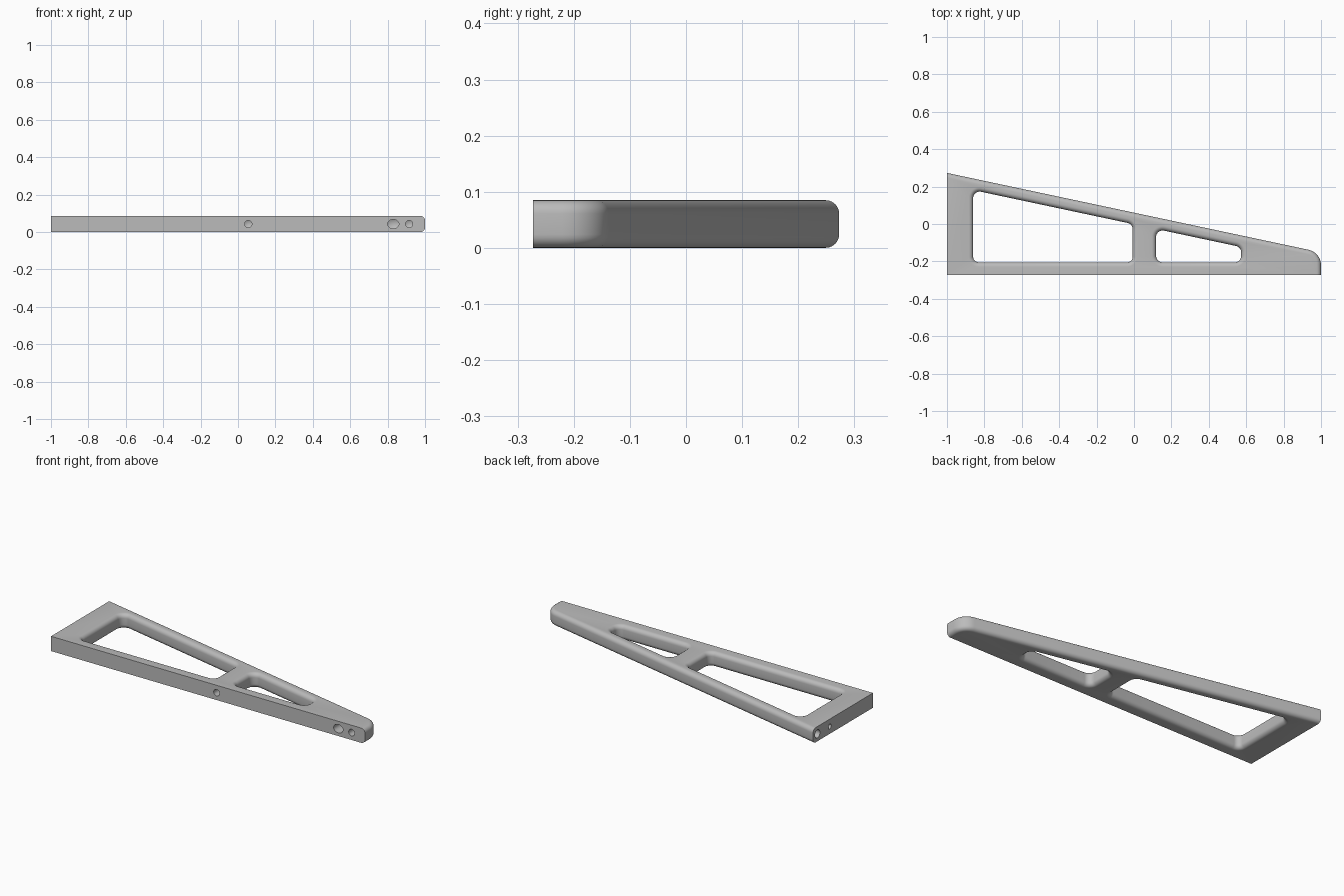
import bpy, bmesh, math
from mathutils import Vector, Matrix
from mathutils.geometry import intersect_line_line_2d, interpolate_bezier

cube = bpy.data.objects.get("Cube")
if cube:
    bpy.data.objects.remove(cube)

HEIGHT, FILLET, STEPS = 0.085, 0.024, 6

grey = bpy.data.materials.new("satin grey")
grey.use_nodes = True
grey.diffuse_color = (0.5, 0.5, 0.5, 1)
grey.node_tree.nodes["Principled BSDF"].inputs["Base Color"].default_value = (0.5, 0.5, 0.5, 1)


def offset_corners(corners, insets):
    """Move every side of a counter-clockwise polygon inward by its own inset."""
    n = len(corners)
    lines = []
    for i in range(n):
        a, b = Vector(corners[i]), Vector(corners[(i + 1) % n])
        d = (b - a).normalized()
        shift = Vector((-d.y, d.x)) * insets[i]
        lines.append((a + shift, d))
    result = []
    for i in range(n):
        (p, d), (q, e) = lines[i - 1], lines[i]
        t = (q - p).cross(e) / d.cross(e)
        result.append(p + d * t)
    return result


def round_corners(corners, radii, segments=10):
    """Replace each corner by a tangent arc."""
    pts = []
    n = len(corners)
    for i, r in enumerate(radii):
        c = corners[i]
        u = (corners[i - 1] - c).normalized()
        v = (corners[(i + 1) % n] - c).normalized()
        if r <= 0:
            pts.append(c)
            continue
        half = u.angle(v) / 2
        centre = c + (u + v).normalized() * (r / math.sin(half))
        start = c + u * (r / math.tan(half)) - centre
        sweep = math.pi - 2 * half
        for k in range(segments + 1):
            a = sweep * k / segments
            pts.append(centre + Matrix.Rotation(a, 2) @ start)
    return pts


# Height and inset of each ring through the rounded edge
levels = []
for k in range(STEPS + 1):
    a = math.pi / 2 * k / STEPS
    levels.append((FILLET * (1 - math.cos(a)), FILLET * (1 - math.sin(a))))
levels += [(HEIGHT - z, d) for z, d in reversed(levels)]


def hyp(x):
    return 0.273 - 0.2125 * (x + 1)


# Outlines: corners, corner radii, which sides are filleted, inset direction
outer = ([(-1, -0.273), (1, -0.273), (1, hyp(1)), (-1, 0.273)],
         [0, 0, 0.085, 0], [0, 1, 1, 0], 1)


def window(x0, x1, radii):
    gap = 0.062
    return ([(x0, -0.205), (x1, -0.205), (x1, hyp(x1) - gap), (x0, hyp(x0) - gap)],
            radii, [1, 1, 1, 1], -1)


outlines = [outer,
            window(-0.86, -0.007, [0.03, 0.03, 0.035, 0.035]),
            window(0.118, 0.573, [0.035, 0.034, 0.036, 0.035])]

# Frame: stacked rings for each outline, then flat caps around the windows
bm = bmesh.new()
caps = [[], []]
for corners, radii, filleted, sign in outlines:
    rings = []
    for z, d in levels:
        pts = offset_corners(corners, [f * d * sign for f in filleted])
        pts = round_corners(pts, [r - sign * d if r else 0 for r in radii])
        rings.append([bm.verts.new((p.x, p.y, z)) for p in pts])
    for low, high in zip(rings, rings[1:]):
        for i in range(len(low)):
            j = (i + 1) % len(low)
            bm.faces.new((low[i], low[j], high[j], high[i]))
    for cap, ring in zip(caps, (rings[0], rings[-1])):
        cap += [bm.edges.get((ring[i - 1], ring[i])) for i in range(len(ring))]
for cap in caps:
    bmesh.ops.triangle_fill(bm, edges=cap, use_beauty=True)
bmesh.ops.recalc_face_normals(bm, faces=bm.faces)
mesh = bpy.data.meshes.new("bracket_frame")
bm.to_mesh(mesh)
bm.free()
mesh.materials.append(grey)
frame = bpy.data.objects.new("bracket_frame", mesh)
bpy.context.collection.objects.link(frame)
bpy.context.view_layer.objects.active = frame
frame.select_set(True)


def drill(position, direction, radius, depth, stretch=1.0):
    """Cut a blind hole with a conical bottom."""
    cut = bmesh.new()
    bmesh.ops.create_cone(cut, cap_ends=True, segments=32, radius1=radius,
                          radius2=radius, depth=2 * depth)
    tip = max(cut.faces, key=lambda f: f.calc_center_median().z)
    centre = bmesh.ops.poke(cut, faces=[tip])["verts"][0]
    centre.co.z += radius * 0.5
    bmesh.ops.scale(cut, vec=(stretch, 1, 1), verts=cut.verts)
    turn = Matrix.Rotation(-math.pi / 2, 4, 'X') if direction == 'Y' else Matrix.Rotation(math.pi / 2, 4, 'Y')
    bmesh.ops.transform(cut, matrix=Matrix.Translation(position) @ turn, verts=cut.verts)
    data = bpy.data.meshes.new("drill_cutter")
    cut.to_mesh(data)
    cut.free()
    data.materials.append(grey)
    cutter = bpy.data.objects.new("drill_cutter", data)
    cutter.hide_render = True
    bpy.context.collection.objects.link(cutter)
    mod = frame.modifiers.new("hole", 'BOOLEAN')
    mod.operation, mod.solver, mod.object = 'DIFFERENCE', 'EXACT', cutter
    bpy.ops.object.modifier_apply(modifier=mod.name)
    bpy.data.objects.remove(cutter)


# Screw holes along the front edge and in the wide end
MID = HEIGHT / 2
drill((0.055, -0.273, MID), 'Y', 0.019, 0.08)
drill((0.83, -0.273, MID), 'Y', 0.024, 0.06, 1.25)
drill((0.915, -0.273, MID), 'Y', 0.019, 0.05)
drill((-1, 0.232, MID), 'X', 0.023, 0.06)
drill((-1, 0.12, MID), 'X', 0.014, 0.06)

bpy.ops.object.shade_smooth_by_angle(angle=math.radians(30))
